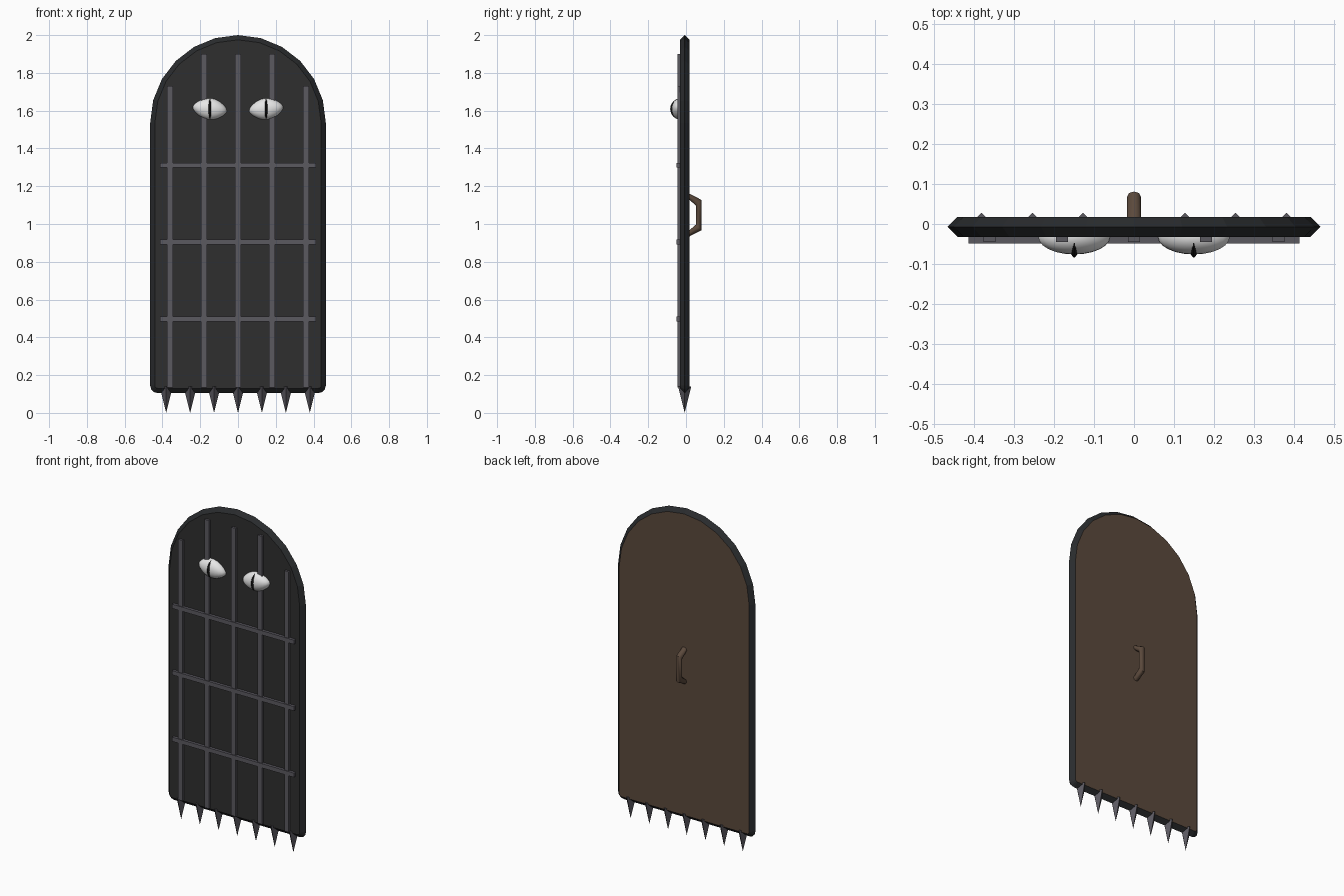
import bpy, bmesh, math
from mathutils import Matrix, Vector

if "Cube" in bpy.data.objects:
    bpy.data.objects.remove(bpy.data.objects["Cube"])


def material(name, rgb):
    m = bpy.data.materials.new(name)
    m.diffuse_color = (*rgb, 1)
    m.use_nodes = True
    m.node_tree.nodes["Principled BSDF"].inputs["Base Color"].default_value = m.diffuse_color
    return m


DARK = material("dark panel", (0.028, 0.028, 0.028))
RIM = material("dark rim", (0.022, 0.024, 0.026))
IRON = material("iron grey", (0.105, 0.10, 0.118))
WOOD = material("brown wood", (0.105, 0.067, 0.045))
WHITE = material("eye white", (0.8, 0.8, 0.8))
BLACK = material("pupil black", (0.008, 0.008, 0.008))


def finish(name, bm, mats, smooth=None):
    bmesh.ops.recalc_face_normals(bm, faces=bm.faces)
    me = bpy.data.meshes.new(name)
    bm.to_mesh(me)
    bm.free()
    ob = bpy.data.objects.new(name, me)
    bpy.context.collection.objects.link(ob)
    for m in mats:
        me.materials.append(m)
    if smooth:
        bpy.ops.object.select_all(action='DESELECT')
        ob.select_set(True)
        bpy.context.view_layer.objects.active = ob
        bpy.ops.object.shade_smooth_by_angle(angle=math.radians(smooth))
    return ob


# Arched door outline, shrunk inward by d
def outline(d):
    half, spring, base, corner = 0.465, 1.535, 0.105, 0.04
    r = half - d
    pts = [(r * math.cos(math.pi * i / 12), spring + r * math.sin(math.pi * i / 12))
           for i in range(13)]
    c = corner - d
    for side, start in ((-1, math.pi), (1, 1.5 * math.pi)):
        for i in range(4):
            a = start + i * math.pi / 6
            pts.append((side * (half - corner) + c * math.cos(a),
                        base + corner + c * math.sin(a)))
    return pts


# Door slab: front face, pointed edge, wooden back
bm = bmesh.new()
rings = [[bm.verts.new((x, y, z)) for x, z in outline(d)]
         for y, d in ((-0.032, 0.025), (-0.007, 0.0), (0.018, 0.025))]
n = len(rings[0])
for a, b in zip(rings, rings[1:]):
    for i in range(n):
        j = (i + 1) % n
        bm.faces.new((a[i], a[j], b[j], b[i])).material_index = 1
bm.faces.new(rings[0]).material_index = 0
bm.faces.new(rings[2]).material_index = 2
finish("door_slab", bm, [DARK, RIM, WOOD])


def box(name, lo, hi, mat):
    bm = bmesh.new()
    lo, hi = Vector(lo), Vector(hi)
    bmesh.ops.create_cube(bm, size=1, matrix=Matrix.Translation((lo + hi) / 2)
                          @ Matrix.Diagonal((*(hi - lo), 1)))
    return finish(name, bm, [mat])


# Iron grille
for i, x in enumerate((-0.36, -0.18, 0, 0.18, 0.36)):
    top = 1.73 if abs(x) > 0.3 else 1.9
    box(f"vertical_bar_{i + 1}", (x - 0.015, -0.045, 0.135),
        (x + 0.015, -0.025, top), IRON)
for i, z in enumerate((0.497, 0.904, 1.311)):
    box(f"cross_bar_{i + 1}", (-0.413, -0.049, z - 0.013),
        (0.413, -0.025, z + 0.013), IRON)

# Spikes along the bottom edge
for i in range(7):
    bm = bmesh.new()
    bmesh.ops.create_cone(bm, cap_ends=True, segments=4, radius1=0, radius2=0.035,
                          depth=0.14,
                          matrix=Matrix.Translation(((i - 3) * 0.1267, -0.007, 0.07)))
    bmesh.ops.remove_doubles(bm, verts=bm.verts, dist=1e-5)
    finish(f"spike_{i + 1}", bm, [IRON])


# Half ellipsoid bulging from the front face; taper thins its left and right ends
def bulge(name, centre, size, tilt, taper, mat, seg):
    bm = bmesh.new()
    bmesh.ops.create_uvsphere(bm, u_segments=seg, v_segments=seg // 2, radius=1)
    for v in bm.verts:
        v.co.z *= 1 - taper * v.co.x ** 2
    bmesh.ops.bisect_plane(bm, geom=bm.verts[:] + bm.edges[:] + bm.faces[:],
                           plane_co=(0, 0.05, 0), plane_no=(0, 1, 0), clear_outer=True)
    bmesh.ops.holes_fill(bm, edges=[e for e in bm.edges if e.is_boundary])
    bm.transform(Matrix.Translation(centre) @ Matrix.Rotation(tilt, 4, 'Y')
                 @ Matrix.Diagonal((*size, 1)))
    finish(name, bm, [mat], 40)


# Slanted eyes with slit pupils
for side, label in ((-1, "left"), (1, "right")):
    bulge(f"{label}_eye", (side * 0.149, -0.031, 1.609), (0.091, 0.045, 0.057),
          -side * 0.12, 0.3, WHITE, 24)
    bulge(f"{label}_pupil", (side * 0.149, -0.031, 1.609), (0.014, 0.053, 0.056),
          0, 0, BLACK, 16)

# Bent handle on the back: octagonal tube swept along a four-point path
bm = bmesh.new()
path = [(0.01, 1.15), (0.067, 1.113), (0.067, 0.982), (0.01, 0.945)]
normals = [(0, 1), (0.5, 1), (0.5, -1), (0, -1)]
loops = []
for (y, z), (ny, nz) in zip(path, normals):
    loops.append([bm.verts.new((0.018 * math.cos(a), y + ny * 0.028 * math.sin(a),
                                z + nz * 0.015 * math.sin(a)))
                  for a in (math.pi * k / 4 for k in range(8))])
for a, b in zip(loops, loops[1:]):
    for i in range(8):
        bm.faces.new((a[i], a[(i + 1) % 8], b[(i + 1) % 8], b[i]))
bm.faces.new(loops[0])
bm.faces.new(loops[-1])
finish("back_handle", bm, [WOOD], 50)
